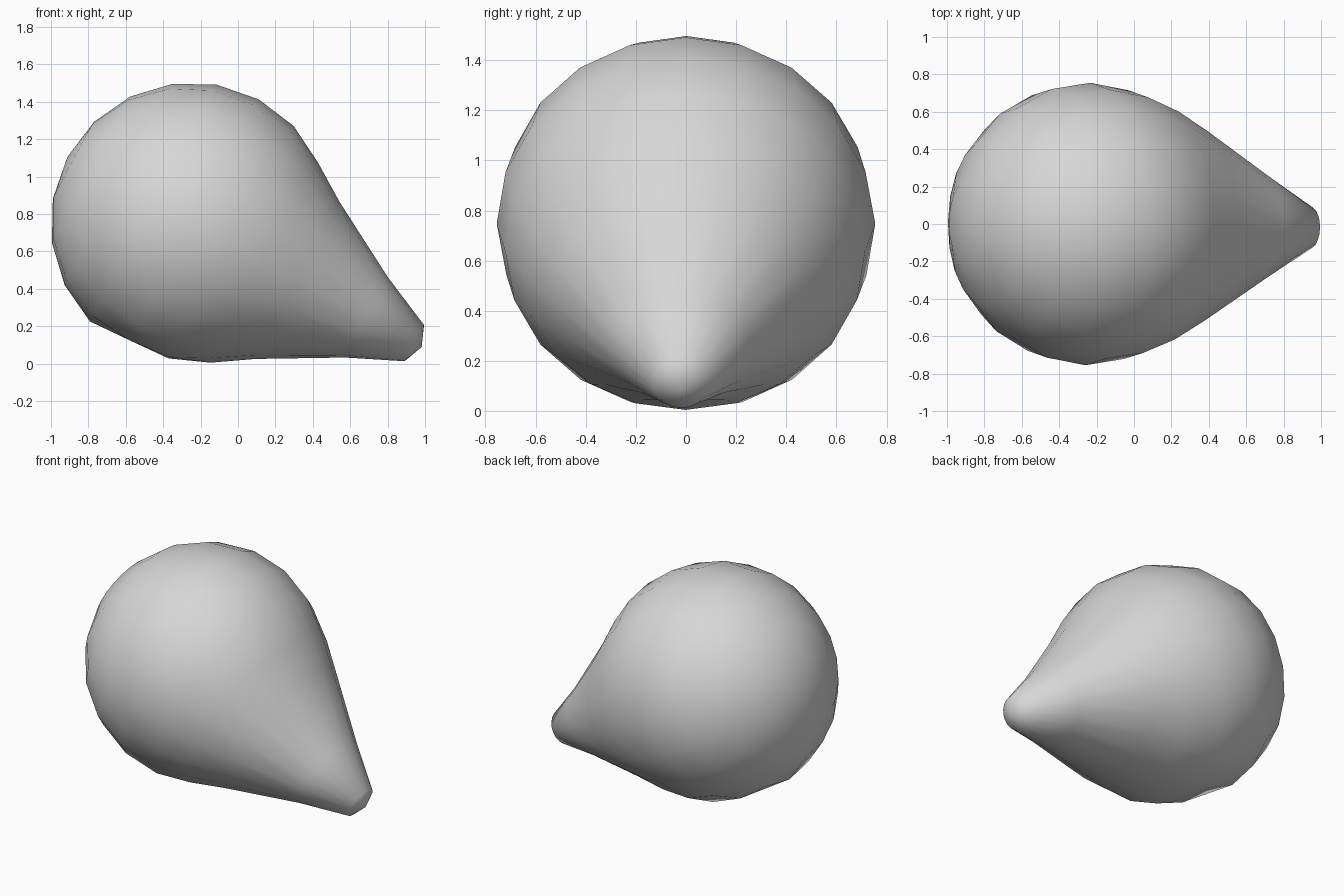
import bpy, bmesh
from math import sin, cos, radians, pi
from mathutils import Vector

default = bpy.data.objects.get("Cube")
if default:
    bpy.data.objects.remove(default, do_unlink=True)

SIDES = 20
RADIUS = 0.755
CENTRE = Vector((-0.247, 0, 0.748))
AXIS = Vector((1.23, -0.02, -0.66))
FLAT_SIDE = Vector((-0.42, 0, -0.907))
FLAT_DEPTH = 0.705

# Plain grey material
grey = bpy.data.materials.new("plain_grey")
grey.use_nodes = True
colour = (0.68, 0.68, 0.68, 1)
grey.diffuse_color = colour
grey.node_tree.nodes["Principled BSDF"].inputs["Base Color"].default_value = colour

# Profile (distance, half height, half width): round back, taper, small tip
profile = [(RADIUS * cos(radians(a)), RADIUS * sin(radians(a)), RADIUS * sin(radians(a)))
           for a in range(162, 60, -18)]
profile += [(0.44, 0.607, 0.64), (0.64, 0.477, 0.532),
            (1.06, 0.243, 0.28), (1.35, 0.11, 0.11)]

# Loft the profile into rings closed by a pole at each end
bm = bmesh.new()
angles = [2 * pi * i / SIDES for i in range(SIDES)]
rings = [[bm.verts.new((w * cos(a), h * sin(a), t)) for a in angles]
         for t, h, w in profile]
back = bm.verts.new((0, 0, -RADIUS))
tip = bm.verts.new((0, 0, 1.395))
for i in range(SIDES):
    j = (i + 1) % SIDES
    bm.faces.new((back, rings[0][j], rings[0][i]))
    bm.faces.new((tip, rings[-1][i], rings[-1][j]))
    for a, b in zip(rings, rings[1:]):
        bm.faces.new((a[i], a[j], b[j], b[i]))
bmesh.ops.recalc_face_normals(bm, faces=bm.faces)
for face in bm.faces:
    face.smooth = True

# Tilt the drop so its tip points left and down
turn = AXIS.to_track_quat('Z', 'Y').to_matrix()
bmesh.ops.transform(bm, matrix=turn.to_4x4(), verts=bm.verts)

# Slightly flatten the underside behind the lowest point
for vert in bm.verts:
    excess = vert.co.dot(FLAT_SIDE) - FLAT_DEPTH
    if excess > 0:
        vert.co -= FLAT_SIDE * excess

bmesh.ops.translate(bm, vec=CENTRE, verts=bm.verts)
mesh = bpy.data.meshes.new("teardrop_body")
bm.to_mesh(mesh)
bm.free()
mesh.materials.append(grey)
body = bpy.data.objects.new("teardrop_body", mesh)
bpy.context.collection.objects.link(body)
